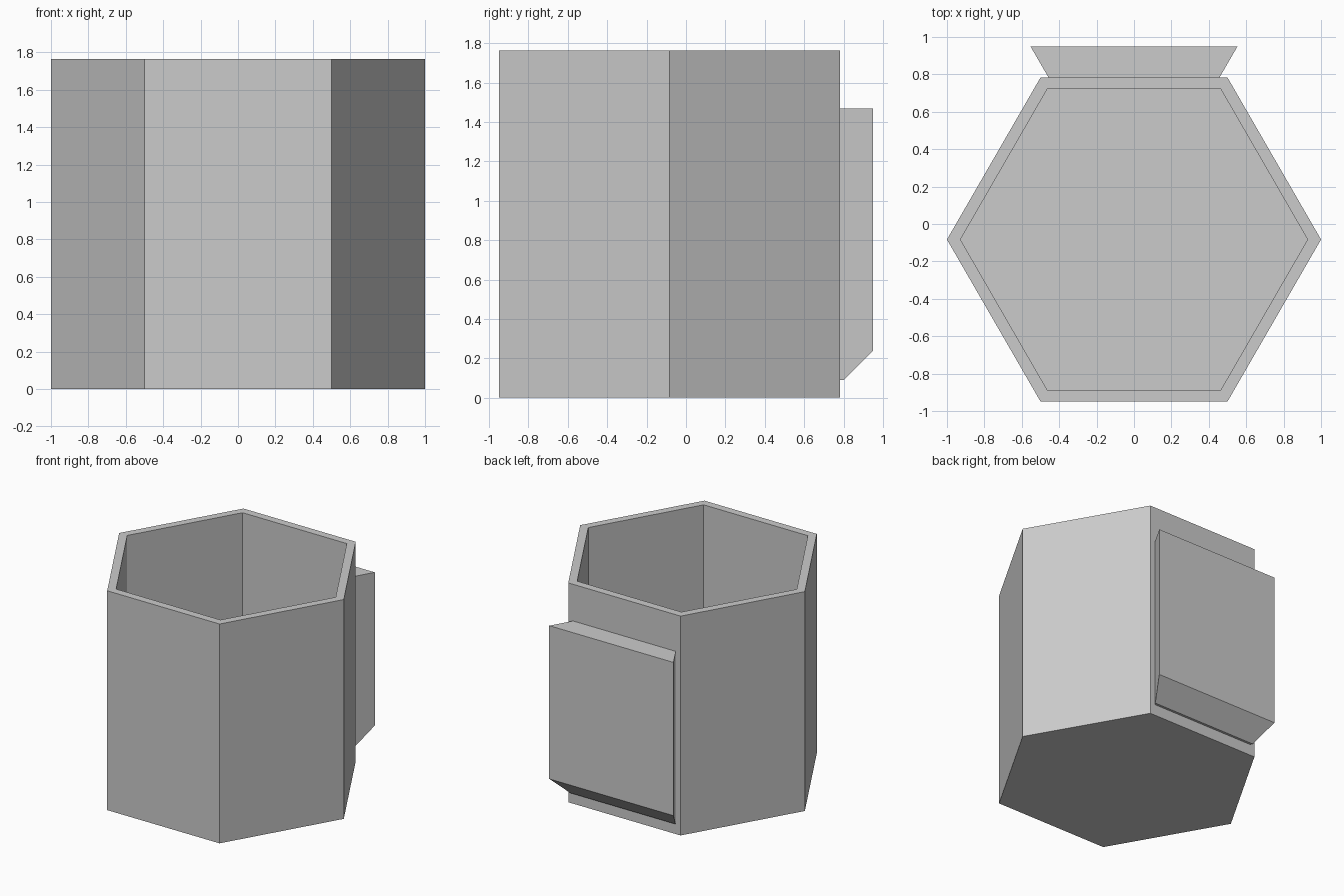
import bpy, bmesh, math
from mathutils import Vector

cube = bpy.data.objects.get("Cube")
if cube:
    bpy.data.objects.remove(cube, do_unlink=True)

CENTRE_Y = -0.083
RADIUS, INNER_RADIUS = 1.0, 0.928
HEIGHT, FLOOR = 1.765, 0.06
WALL_Y = CENTRE_Y + RADIUS * math.cos(math.pi / 6)

grey = bpy.data.materials.new("light_grey")
grey.use_nodes = True
colour = (0.6, 0.6, 0.6, 1)
grey.diffuse_color = colour
grey.node_tree.nodes["Principled BSDF"].inputs["Base Color"].default_value = colour


def finish(bm, name):
    bmesh.ops.recalc_face_normals(bm, faces=bm.faces)
    mesh = bpy.data.meshes.new(name)
    bm.to_mesh(mesh)
    bm.free()
    mesh.materials.append(grey)
    obj = bpy.data.objects.new(name, mesh)
    bpy.context.collection.objects.link(obj)
    return obj


def ring(bm, radius, z):
    return [bm.verts.new((radius * math.cos(i * math.pi / 3),
                          CENTRE_Y + radius * math.sin(i * math.pi / 3), z))
            for i in range(6)]


# Hexagonal cup: outer wall, rim, inner wall and floor
bm = bmesh.new()
rings = [ring(bm, r, z) for r, z in ((RADIUS, 0), (RADIUS, HEIGHT),
                                     (INNER_RADIUS, HEIGHT), (INNER_RADIUS, FLOOR))]
for a, b in zip(rings, rings[1:]):
    for i in range(6):
        j = (i + 1) % 6
        bm.faces.new((a[i], a[j], b[j], b[i]))
bm.faces.new(rings[0])
bm.faces.new(rings[-1])
finish(bm, "hexagonal_cup")

# Dovetail mounting rail on the back, with a sloped lower end
BACK_Y, BOTTOM, TOP = 0.949, 0.09, 1.47
bm = bmesh.new()
profile = [(-0.457, WALL_Y), (0.457, WALL_Y), (0.553, BACK_Y), (-0.553, BACK_Y)]
base = bm.faces.new([bm.verts.new((x, y, BOTTOM)) for x, y in profile])
top = bmesh.ops.extrude_face_region(bm, geom=[base])
bmesh.ops.translate(bm, vec=(0, 0, TOP - BOTTOM),
                    verts=[g for g in top["geom"] if isinstance(g, bmesh.types.BMVert)])
bmesh.ops.recalc_face_normals(bm, faces=bm.faces)
cut = bmesh.ops.bisect_plane(bm, geom=bm.verts[:] + bm.edges[:] + bm.faces[:],
                             plane_co=(0, 0.802, BOTTOM),
                             plane_no=Vector((0, 1, -1)).normalized(),
                             clear_outer=True)
edges = [g for g in cut["geom_cut"] if isinstance(g, bmesh.types.BMEdge)]
bmesh.ops.holes_fill(bm, edges=edges)
finish(bm, "dovetail_mount")
